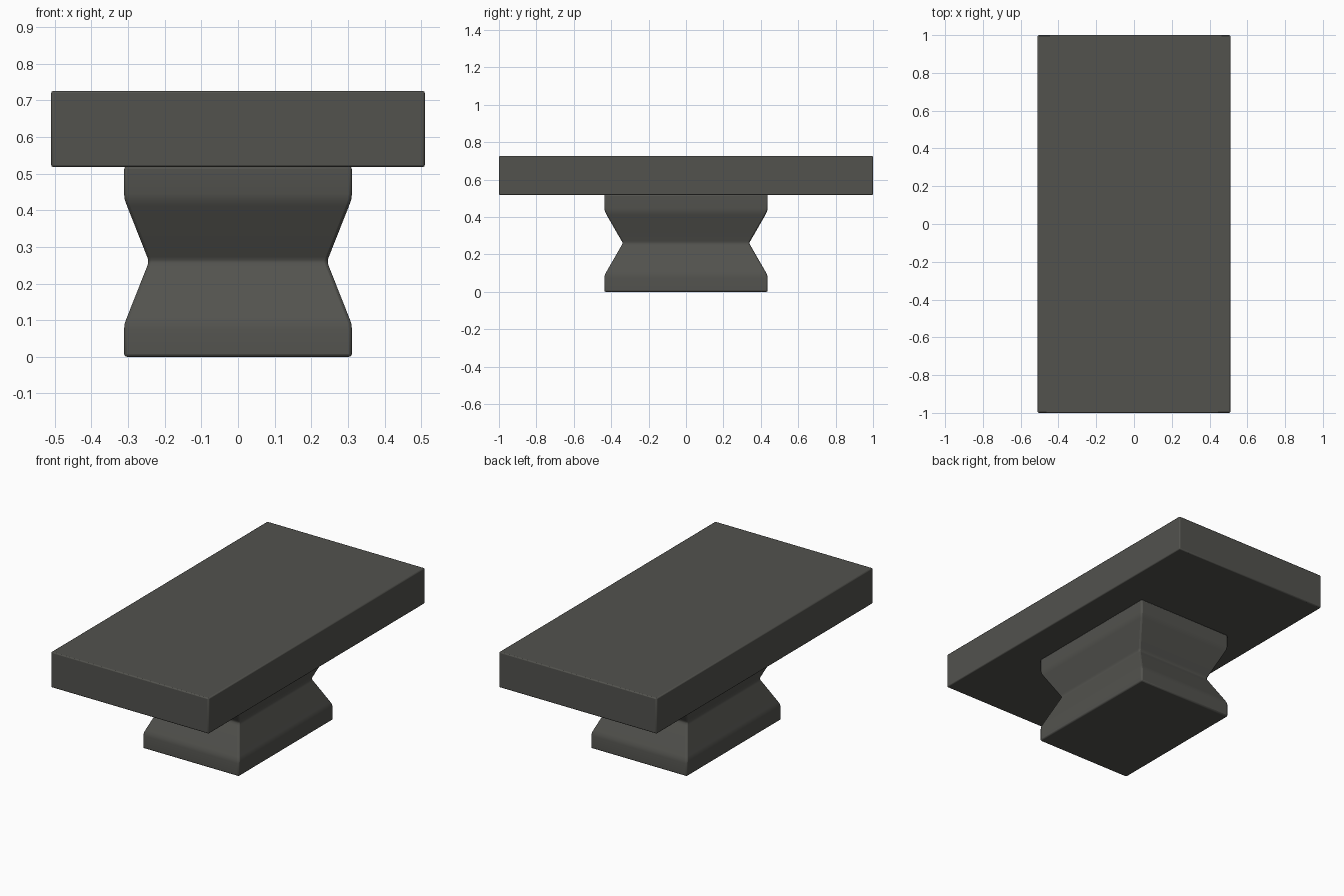
import bpy, bmesh

if "Cube" in bpy.data.objects:
    bpy.data.objects.remove(bpy.data.objects["Cube"])

stone = bpy.data.materials.new("dark grey stone")
stone.diffuse_color = (0.085, 0.085, 0.076, 1)
stone.use_nodes = True
stone.node_tree.nodes["Principled BSDF"].inputs["Base Color"].default_value = stone.diffuse_color


def loft(name, rings, bevel):
    """Stack rectangles (half x, half y, z) into a solid with softened corners."""
    bm = bmesh.new()
    loops = [[bm.verts.new((sx * x, sy * y, z))
              for sx, sy in ((-1, -1), (1, -1), (1, 1), (-1, 1))] for x, y, z in rings]
    for a, b in zip(loops, loops[1:]):
        for i in range(4):
            j = (i + 1) % 4
            bm.faces.new((a[i], a[j], b[j], b[i]))
    bm.faces.new(loops[0][::-1])
    bm.faces.new(loops[-1])
    bmesh.ops.recalc_face_normals(bm, faces=bm.faces)
    me = bpy.data.meshes.new(name)
    bm.to_mesh(me)
    bm.free()
    ob = bpy.data.objects.new(name, me)
    bpy.context.collection.objects.link(ob)
    me.materials.append(stone)
    mod = ob.modifiers.new("soft edges", 'BEVEL')
    mod.width = bevel
    mod.segments = 2
    mod.limit_method = 'ANGLE'
    mod.angle_limit = 0.9
    bpy.ops.object.select_all(action='DESELECT')
    ob.select_set(True)
    bpy.context.view_layer.objects.active = ob
    bpy.ops.object.shade_smooth_by_angle(angle=0.6)
    return ob


# Waisted pedestal, lower half profile mirrored about the waist
mid = 0.26
lower = [(0.311, 0.437, 0.0), (0.311, 0.437, 0.075), (0.309, 0.433, 0.092),
         (0.303, 0.425, 0.108), (0.248, 0.345, 0.247), (0.245, 0.34, 0.256)]
upper = [(x, y, 2 * mid - z) for x, y, z in reversed(lower)]
loft("pedestal", lower + upper, 0.008)

# Long table slab
loft("table_slab", [(0.51, 1.0, 0.518), (0.51, 1.0, 0.726)], 0.006)
